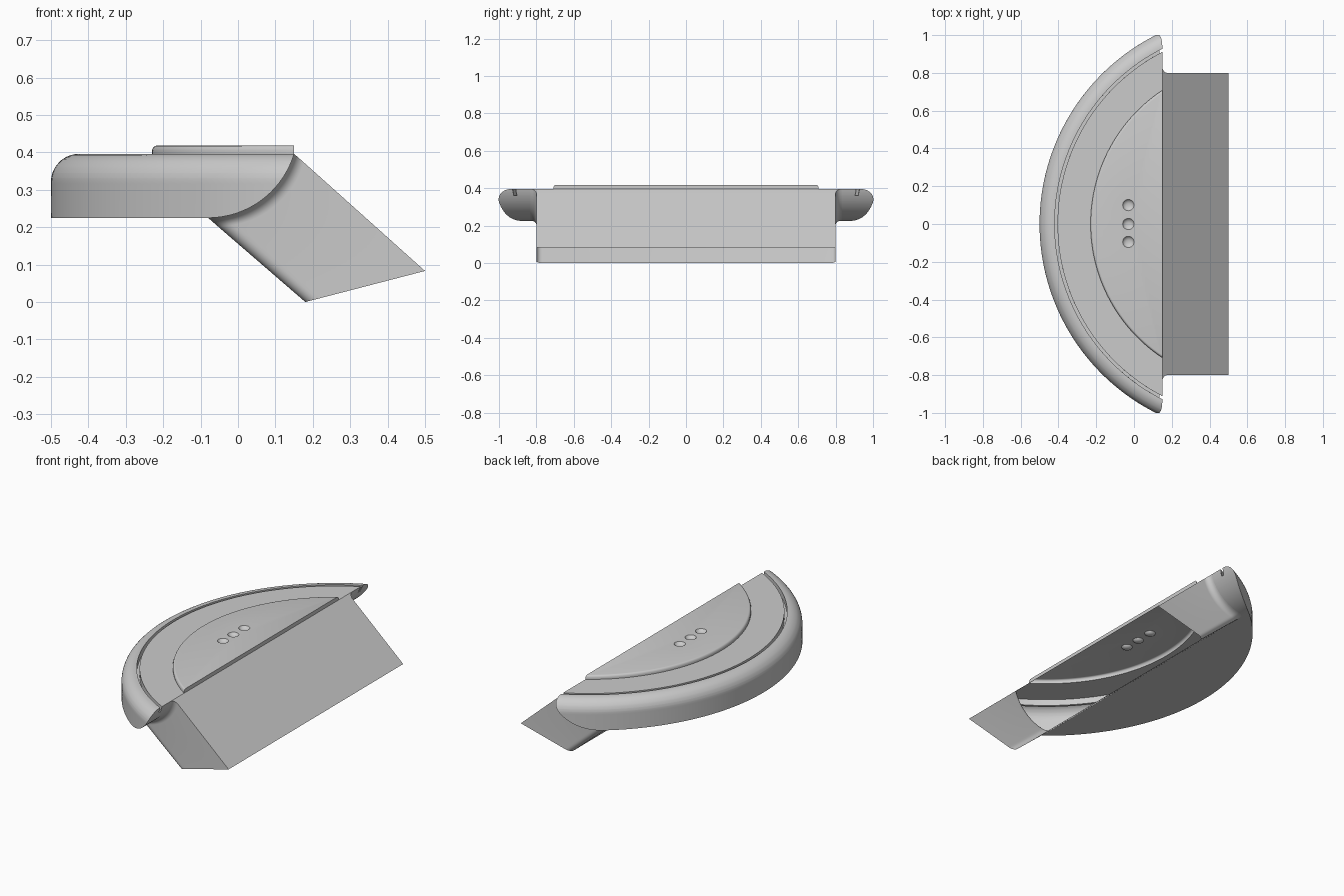
import bpy, bmesh, math
from mathutils import Vector

if "Cube" in bpy.data.objects:
    bpy.data.objects.remove(bpy.data.objects["Cube"])

CX, RO, RND = 0.62, 1.12, 0.075          # arc centre, outer radius, rim rounding
Z0, ZT, ZD, ZG = 0.225, 0.396, 0.418, 0.36  # underside, plate, disc top, groove floor
XB, RC = -0.08, 0.24                     # curved end cut
GO, GI, RD = 1.04, 1.025, 0.85           # groove walls, raised disc
HY, FIL, COR = 0.80, 0.035, 0.03         # neck half width, fillet, corner rounding
SEG = 96


def x_end(z):
    z = min(z, ZT)
    return XB + math.sqrt(max(0, RC**2 - (RC - (z - Z0))**2))


def r_out(z):
    h = max(0, z - (ZT - RND))
    return RO - RND + math.sqrt(max(0, RND**2 - h * h))


def y_arc(r, z):
    return math.sqrt(r * r - (CX - x_end(z))**2)


def arc_row(bm, r, z):
    a = math.acos((CX - x_end(z)) / r)
    return [bm.verts.new((CX - r * math.cos(t), r * math.sin(t), z))
            for t in (-a + 2 * a * i / SEG for i in range(SEG + 1))]


def skin(bm, rows, closed=False):
    for p, q in zip(rows, rows[1:]):
        n = len(p)
        for i in range(n if closed else n - 1):
            j = (i + 1) % n
            bm.faces.new((p[i], p[j], q[j], q[i]))


def finish(bm, name, ref):
    bmesh.ops.remove_doubles(bm, verts=bm.verts, dist=1e-5)
    bmesh.ops.recalc_face_normals(bm, faces=bm.faces)
    ref = Vector(ref)
    if sum(f.normal.dot(f.calc_center_median() - ref) * f.calc_area() for f in bm.faces) < 0:
        bmesh.ops.reverse_faces(bm, faces=bm.faces)
    me = bpy.data.meshes.new(name)
    bm.to_mesh(me)
    bm.free()
    ob = bpy.data.objects.new(name, me)
    bpy.context.collection.objects.link(ob)
    bpy.ops.object.select_all(action='DESELECT')
    ob.select_set(True)
    bpy.context.view_layer.objects.active = ob
    bpy.ops.object.shade_smooth_by_angle(angle=math.radians(35))


# shared heights along the curved end cut
pm = math.acos(1 - (ZT - Z0) / RC)
zs = [Z0 + RC * (1 - math.cos(pm * (i / 24)**1.5)) for i in range(24)]
zs += [ZT - RND + RND * math.sin(math.pi / 2 * i / 10) for i in range(10)] + [ZG, ZT]
zs = sorted(set(round(z, 6) for z in zs))

# neck direction and cross-section
D = Vector((0.35, 0, -0.307)).normalized()
N = Vector((-D.z, 0, D.x))


def across(z):
    return (x_end(z) - XB) * N.x + (z - Z0) * N.z


W = across(ZT)


def y_neck(z):
    w = min(across(z), COR)
    return HY - COR + math.sqrt(max(0, COR**2 - (COR - w)**2))


# head shell: rounded rim, groove and flat plate
bm = bmesh.new()
prof = [(r_out(z), z) for z in zs] + [(GO, ZT), (GO, ZG), (GI, ZG), (GI, ZT), (RD, ZT)]
rows = [arc_row(bm, r, z) for r, z in prof]
skin(bm, rows)
bm.faces.new(rows[0])
# curved end caps either side of the neck


def strip(ya, yb, heights, side):
    skin(bm, [[bm.verts.new((x_end(z), side * f(z), z)) for f in (ya, yb)] for z in heights])


low = [z for z in zs if z <= ZG]
high = [z for z in zs if z >= ZG]
for side in (-1, 1):
    inner = lambda z: y_neck(z) + FIL
    outer = lambda z: y_arc(r_out(z), z)
    strip(inner, outer, low, side)
    strip(inner, lambda z: y_arc(GI, z), high, side)
    strip(lambda z: y_arc(GO, z), outer, high, side)
finish(bm, "head_shell", (-0.05, 0, 0.3))

# slanted neck: open tube with a fillet flare at the head
bm = bmesh.new()
loop = [(z, 1) for z in reversed(zs)] + [(z, -1) for z in zs]
rows = []
for k in range(9):
    t = math.pi / 2 * k / 8
    s, g = FIL * (1 - math.cos(t)), FIL * (1 - math.sin(t))
    rows.append([bm.verts.new(Vector((x_end(z), sd * (y_neck(z) + g), z)) + D * s)
                 for z, sd in loop])
lo, hi = Vector((0.18, 0, 0)), Vector((0.5, 0, 0.083))
rows.append([bm.verts.new(lo.lerp(hi, across(z) / W) + Vector((0, sd * y_neck(z), 0)))
             for z, sd in loop])
skin(bm, rows, closed=True)
finish(bm, "neck", (0.2, 0, 0.17))

# raised disc with three dimples
bm = bmesh.new()
rows = [arc_row(bm, r, z) for r, z in
        ((RD, ZT), (RD, 0.406), (RD - 0.003, 0.413), (RD - 0.007, 0.4168), (RD - 0.012, ZD))]
skin(bm, rows)
bm.faces.new([r[0] for r in rows] + [r[-1] for r in reversed(rows)])
top = rows[-1]
edges = [bm.edges.get((a, b)) for a, b in zip(top, top[1:] + top[:1])]
for y in (-0.095, 0.0, 0.1):
    rings = [[bm.verts.new((-0.03 + r * math.cos(a), y + r * math.sin(a), ZD - d))
              for a in (math.tau * i / 24 for i in range(24))]
             for r, d in ((0.03, 0), (0.026, 0.006), (0.019, 0.011), (0.01, 0.014))]
    skin(bm, rings, closed=True)
    bm.faces.new(rings[-1])
    edges += [bm.edges.get((a, b)) for a, b in zip(rings[0], rings[0][1:] + rings[0][:1])]
bmesh.ops.triangle_fill(bm, edges=edges, use_beauty=True, normal=(0, 0, 1))
finish(bm, "raised_disc", (0, 0, 0.3))
